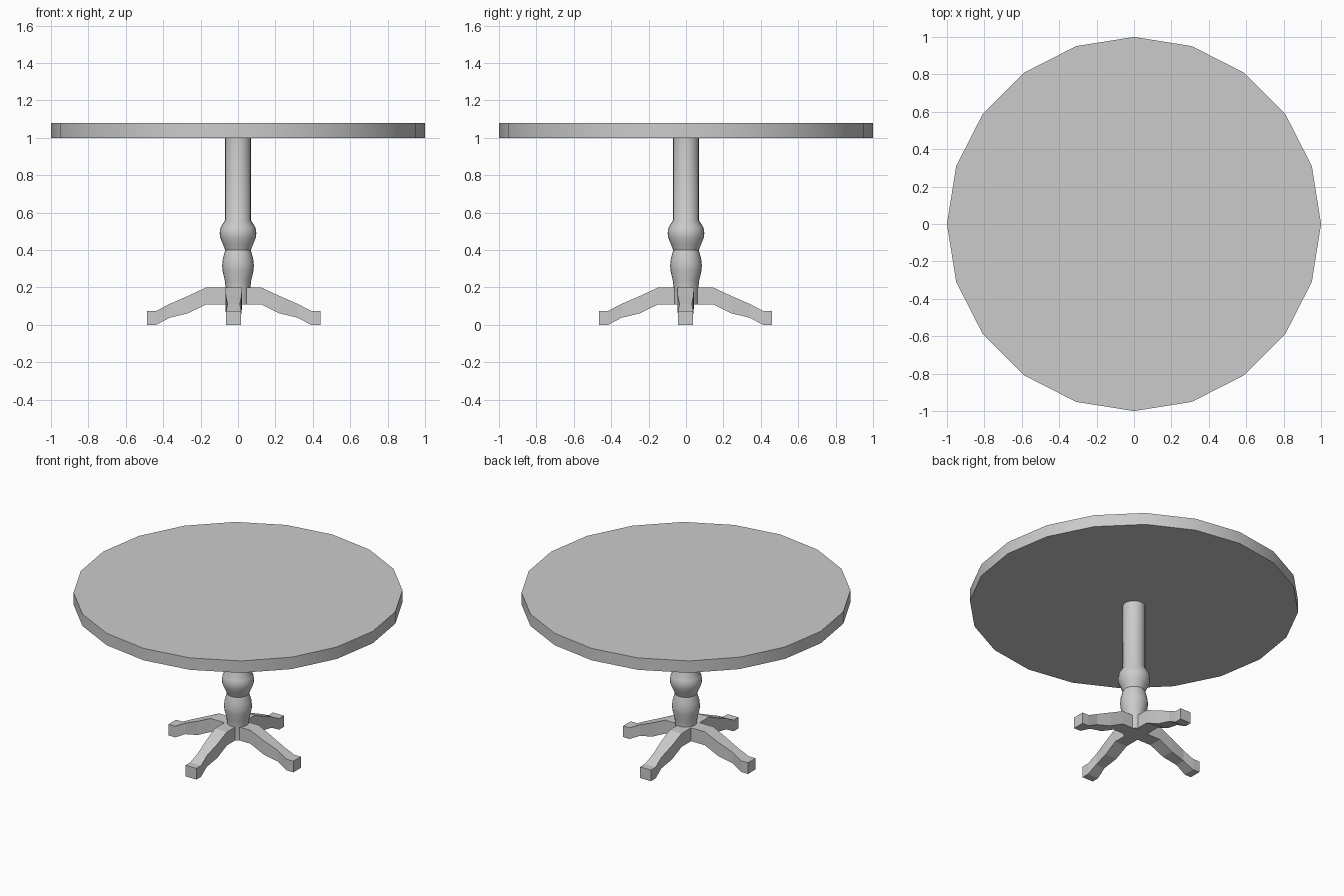
import bpy, bmesh, math
from mathutils import Matrix, Vector

if "Cube" in bpy.data.objects:
    bpy.data.objects.remove(bpy.data.objects["Cube"])

SIDES = 20


def finish(bm, name, smooth=False):
    bmesh.ops.recalc_face_normals(bm, faces=bm.faces)
    mesh = bpy.data.meshes.new(name)
    bm.to_mesh(mesh)
    bm.free()
    obj = bpy.data.objects.new(name, mesh)
    bpy.context.collection.objects.link(obj)
    if smooth:
        bpy.ops.object.select_all(action='DESELECT')
        obj.select_set(True)
        bpy.context.view_layer.objects.active = obj
        bpy.ops.object.shade_smooth_by_angle(angle=math.radians(35))
    return obj


def loft(bm, rings):
    """Bridge equal-sized rings of points and cap both ends."""
    rings = [[bm.verts.new(p) for p in ring] for ring in rings]
    for a, b in zip(rings, rings[1:]):
        for i in range(len(a)):
            j = (i + 1) % len(a)
            bm.faces.new((a[i], a[j], b[j], b[i]))
    bm.faces.new(rings[0])
    bm.faces.new(rings[-1])


def turned(name, profile):
    """Solid of revolution from (radius, height) pairs."""
    bm = bmesh.new()
    loft(bm, [[(r * math.cos(math.tau * i / SIDES), r * math.sin(math.tau * i / SIDES), z)
               for i in range(SIDES)] for r, z in profile])
    return finish(bm, name, smooth=True)


# Round top
turned("table_top", [(1.0, 1.0), (1.0, 1.08)])

# Turned column
turned("column", [(0.066, 0.11), (0.066, 0.2), (0.071, 0.24), (0.083, 0.29),
                  (0.085, 0.32), (0.081, 0.355), (0.068, 0.4), (0.082, 0.435),
                  (0.095, 0.465), (0.098, 0.49), (0.094, 0.52), (0.069, 0.56),
                  (0.069, 1.0)])

# Four splayed legs: (reach, bottom, top, half width)
LEG = [(0.0, 0.11, 0.2, 0.045), (0.147, 0.11, 0.2, 0.045),
       (0.244, 0.062, 0.155, 0.042), (0.343, 0.038, 0.112, 0.033),
       (0.414, 0.0, 0.075, 0.04), (0.463, 0.0, 0.075, 0.04)]
CENTRE = Vector((-0.023, -0.002, 0))

for k, side in enumerate(("right", "back", "left", "front")):
    bm = bmesh.new()
    loft(bm, [[(r, -w, lo), (r, w, lo), (r, w, hi), (r, -w, hi)] for r, lo, hi, w in LEG])
    bm.transform(Matrix.Translation(CENTRE) @ Matrix.Rotation(k * math.pi / 2, 4, 'Z'))
    finish(bm, side + "_leg")
